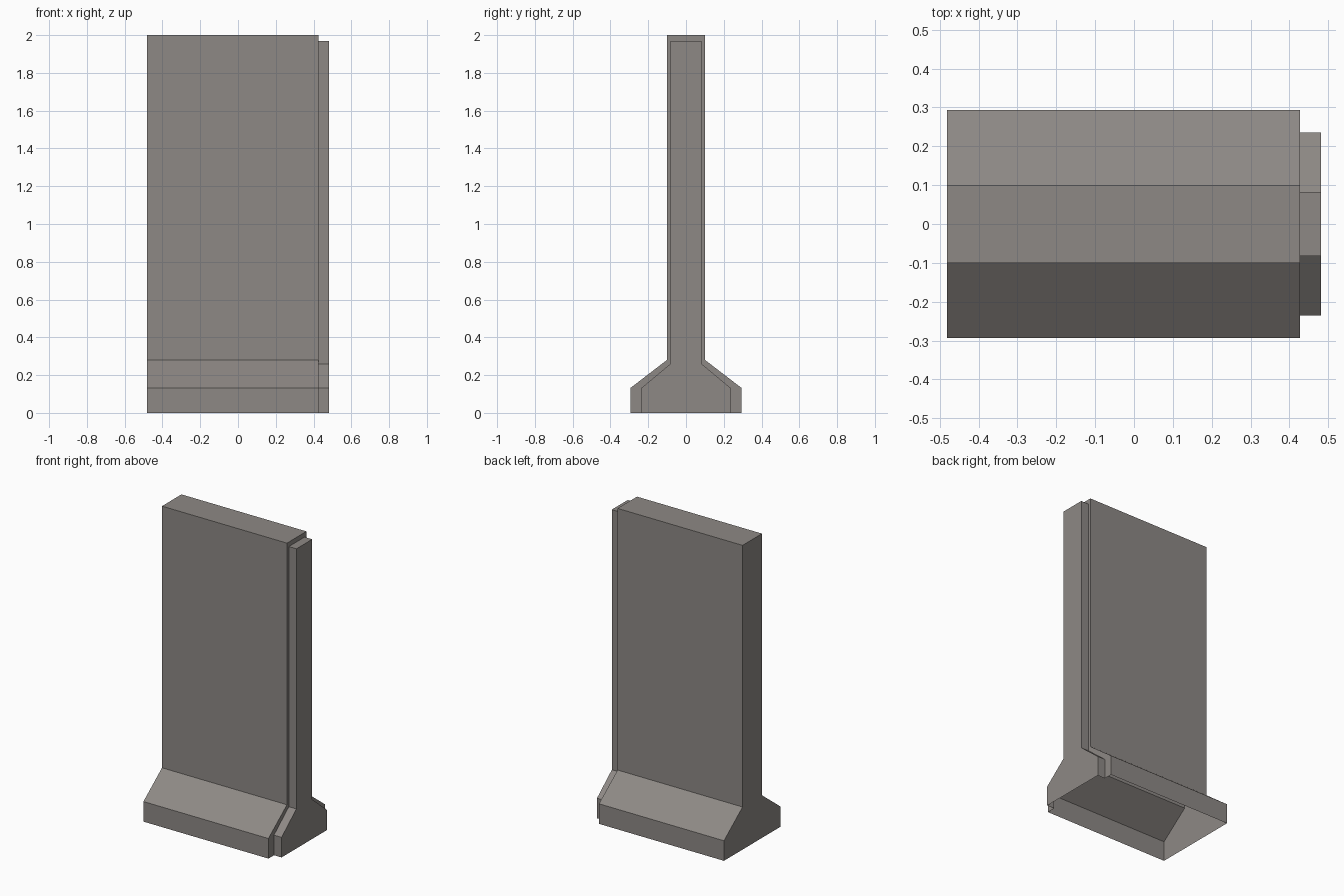
import bpy
import bmesh

if "Cube" in bpy.data.objects:
    bpy.data.objects.remove(bpy.data.objects["Cube"])

concrete = bpy.data.materials.new("warm_grey_concrete")
concrete.diffuse_color = (0.27, 0.25, 0.235, 1)
concrete.use_nodes = True
concrete.node_tree.nodes["Principled BSDF"].inputs["Base Color"].default_value = concrete.diffuse_color


def profile(bm, x, half):
    """Mirrored T-shaped section, open along the ground, at one x position."""
    pts = [(-y, z) for y, z in half] + [(y, z) for y, z in reversed(half)]
    return [bm.verts.new((x, y, z)) for y, z in pts]


# Half sections from the ground upwards: (half depth, height)
wall = [(0.294, 0), (0.294, 0.132), (0.101, 0.28), (0.101, 2.0)]
tongue = [(0.236, 0), (0.236, 0.132), (0.082, 0.26), (0.082, 1.97)]

bm = bmesh.new()
# Wall body, shoulder step, then the narrower connecting tongue
rings = [profile(bm, -0.482, wall), profile(bm, 0.427, wall),
         profile(bm, 0.427, tongue), profile(bm, 0.482, tongue)]
for a, b in zip(rings, rings[1:]):
    for i in range(len(a) - 1):
        bm.faces.new((a[i], b[i], b[i + 1], a[i + 1]))

# End faces; the underside stays open
bm.faces.new(rings[0])
bm.faces.new(rings[-1][::-1])

mesh = bpy.data.meshes.new("barrier_wall")
bm.to_mesh(mesh)
bm.free()
mesh.materials.append(concrete)
bpy.context.collection.objects.link(bpy.data.objects.new("barrier_wall", mesh))
